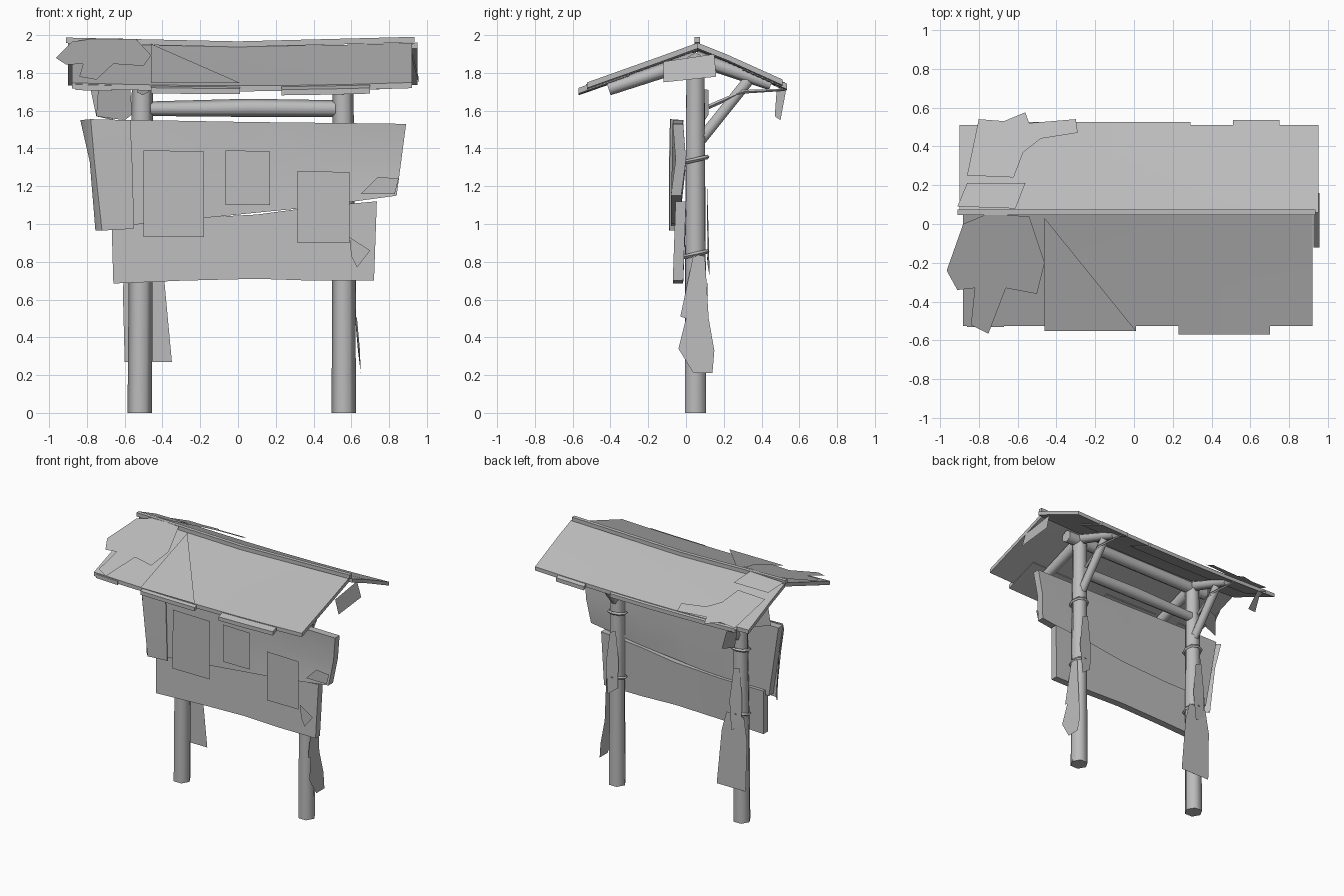
import bpy, bmesh, math
from mathutils import Vector

if "Cube" in bpy.data.objects:
    bpy.data.objects.remove(bpy.data.objects["Cube"])

mat = bpy.data.materials.new("weathered grey")
mat.diffuse_color = (0.5, 0.5, 0.5, 1)
mat.use_nodes = True
mat.node_tree.nodes["Principled BSDF"].inputs["Base Color"].default_value = mat.diffuse_color


def finish(name, bm, smooth=True, angle=40):
    bmesh.ops.recalc_face_normals(bm, faces=bm.faces)
    me = bpy.data.meshes.new(name)
    bm.to_mesh(me)
    bm.free()
    me.materials.append(mat)
    ob = bpy.data.objects.new(name, me)
    bpy.context.collection.objects.link(ob)
    if smooth:
        bpy.ops.object.select_all(action='DESELECT')
        ob.select_set(True)
        bpy.context.view_layer.objects.active = ob
        bpy.ops.object.shade_smooth_by_angle(angle=math.radians(angle))
    return ob


def log(name, pts, radii, sides=6, turn=0.0):
    """Round timber swept through a few points."""
    bm = bmesh.new()
    pts = [Vector(p) for p in pts]
    d = (pts[-1] - pts[0]).normalized()
    ref = Vector((0, 1, 0)) if abs(d.y) < 0.8 else Vector((1, 0, 0))
    u = d.cross(ref).normalized()
    w = d.cross(u)
    rings = []
    for p, r in zip(pts, radii):
        rings.append([bm.verts.new(p + r * (math.cos(a) * u + math.sin(a) * w))
                      for a in (turn + 2 * math.pi * i / sides for i in range(sides))])
    for a, b in zip(rings, rings[1:]):
        for i in range(sides):
            j = (i + 1) % sides
            bm.faces.new((a[i], a[j], b[j], b[i]))
    bm.faces.new(rings[0])
    bm.faces.new(rings[-1])
    return finish(name, bm, angle=65)


def sheet(name, pts):
    """Single flat piece from an outline."""
    bm = bmesh.new()
    bm.faces.new([bm.verts.new(p) for p in pts])
    return finish(name, bm, False)


def slab(name, rows, offset):
    """Closed slab: rows of points, copied by an offset for the other side."""
    bm = bmesh.new()
    off = Vector(offset)
    f = [[bm.verts.new(p) for p in r] for r in rows]
    b = [[bm.verts.new(Vector(p) + off) for p in r] for r in rows]
    n, m = len(rows), len(rows[0])
    for g in (f, b):
        for i in range(n - 1):
            for j in range(m - 1):
                bm.faces.new((g[i][j], g[i][j + 1], g[i + 1][j + 1], g[i + 1][j]))
    edge = [(0, j) for j in range(m)] + [(i, m - 1) for i in range(1, n)]
    edge += [(n - 1, j) for j in range(m - 2, -1, -1)] + [(i, 0) for i in range(n - 2, 0, -1)]
    for (i, j), (k, l) in zip(edge, edge[1:] + edge[:1]):
        bm.faces.new((f[i][j], f[k][l], b[k][l], b[i][j]))
    return finish(name, bm, angle=35)


def roof_z(y):
    if y < 0.06:
        return 1.958 - 0.355 * (0.06 - y)
    return 1.96 - 0.40 * (y - 0.06) if y < 0.22 else 1.896 - 0.45 * (y - 0.22)


def roof(name, x0, x1, ys, lift=0.0, steps=6, thick=0.03):
    rows = []
    for y in ys:
        row = []
        for i in range(steps + 1):
            x = x0 + (x1 - x0) * i / steps
            row.append((x, y, roof_z(y) + lift - 0.018 * (1 - (x / 0.95) ** 2)))
        rows.append(row)
    return slab(name, rows, (0, 0, -thick))


# Posts
log("left_post", [(-0.52, 0.05, 0), (-0.515, 0.05, 0.8), (-0.505, 0.05, 1.84)], [0.065, 0.063, 0.055])
log("right_post", [(0.56, 0.05, 0), (0.56, 0.05, 0.9), (0.555, 0.05, 1.84)], [0.065, 0.06, 0.055])

# Frame under the roof: ridge beam, cross bar, rafters and braces
log("ridge_beam", [(-0.62, 0.05, 1.86), (0.68, 0.05, 1.86)], [0.048, 0.048])
log("cross_bar", [(-0.5, 0.06, 1.61), (0.05, 0.06, 1.615), (0.55, 0.06, 1.61)], [0.038, 0.048, 0.045])
for side, x in (("left", -0.505), ("right", 0.555)):
    log(side + "_front_rafter", [(x, -0.41, 1.715), (x, 0.05, 1.87)], [0.035, 0.042])
    log(side + "_back_rafter", [(x, 0.05, 1.88), (x, 0.45, 1.74)], [0.04, 0.033])
    log(side + "_brace", [(x, 0.05, 1.41), (x, 0.33, 1.76)], [0.034, 0.034])
    log(side + "_purlin_tie", [(x, 0.12, 1.62), (x + 0.03, 0.3, 1.70), (x, 0.52, 1.71)], [0.012, 0.01, 0.006], 4)

# Roof slopes with stepped eaves and ridge strip
roof("front_roof", -0.88, 0.92, (0.06, -0.13, -0.33, -0.525))
roof("back_roof", -0.90, 0.95, (0.06, 0.22, 0.37, 0.51))
for k, (x0, x1, y) in enumerate(((-0.46, 0.01, -0.55), (0.23, 0.70, -0.57), (-0.86, -0.67, -0.53))):
    roof("front_eave_board_%d" % k, x0, x1, (-0.3, y), -0.006, 2)
for k, (x0, x1, y) in enumerate(((-0.8, 0.29, 0.525), (0.51, 0.75, 0.535))):
    roof("back_eave_board_%d" % k, x0, x1, (0.3, y), -0.005, 3)
log("ridge_strip", [(-0.91, 0.06, 1.972), (0, 0.06, 1.952), (0.935, 0.06, 1.976)], [0.021] * 3, 4, math.pi / 4)


def on_roof(name, outline, lift):
    sheet(name, [(x, y, roof_z(y) + lift) for x, y in outline])


# Loose coverings lying on the roof
on_roof("front_moss", [(-0.88, 0.0), (-0.965, -0.24), (-0.91, -0.34), (-0.82, -0.33), (-0.84, -0.52),
                       (-0.75, -0.565), (-0.66, -0.33), (-0.5, -0.36), (-0.46, -0.2), (-0.54, 0.04),
                       (-0.76, 0.05)], 0.028)
on_roof("front_patch", [(-0.46, 0.03), (0.01, -0.55), (-0.46, -0.55)], 0.006)
on_roof("ridge_moss", [(-0.91, 0.09), (-0.86, 0.21), (-0.56, 0.21), (-0.61, 0.08)], 0.03)
on_roof("back_moss", [(-0.86, 0.25), (-0.8, 0.54), (-0.67, 0.53), (-0.56, 0.575), (-0.54, 0.52),
                      (-0.3, 0.54), (-0.29, 0.47), (-0.48, 0.44), (-0.57, 0.37), (-0.62, 0.24)], 0.012)
sheet("hanging_moss", [(-0.8, 0.53, 1.74), (-0.72, 0.53, 1.71), (-0.66, 0.50, 1.55), (-0.75, 0.47, 1.57), (-0.78, 0.48, 1.71)])
sheet("corner_moss", [(-0.74, 0.04, 1.72), (-0.57, 0.12, 1.71), (-0.56, 0.12, 1.58), (-0.6, 0.1, 1.55),
                      (-0.75, 0.02, 1.57)])
sheet("right_hanging_strip", [(0.925, -0.12, 1.86), (0.925, 0.15, 1.9), (0.955, 0.16, 1.78), (0.955, -0.12, 1.75)])


def board(name, top, bottom, y_top, y_bot, bulge):
    """Warped plank from matching top and bottom edge points."""
    rows = []
    for v in (0, 0.5, 1):
        row = []
        for (a, b), (c, d) in zip(top, bottom):
            y = y_top + (y_bot - y_top) * v + bulge * math.sin(v * math.pi) * (a > 0.3)
            row.append((a + (c - a) * v, y, b + (d - b) * v))
        rows.append(row)
    return slab(name, rows, (0, 0.055, 0))


# Two warped notice planks
board("upper_board",
      [(-0.79, 1.55), (-0.5, 1.55), (0.05, 1.54), (0.5, 1.535), (0.89, 1.53)],
      [(-0.70, 0.99), (-0.5, 1.0), (0.0, 1.05), (0.4, 1.09), (0.84, 1.15)], -0.07, -0.08, 0.02)
board("lower_board",
      [(-0.67, 1.03), (-0.3, 1.03), (0.1, 1.05), (0.4, 1.09), (0.735, 1.12)],
      [(-0.66, 0.685), (-0.3, 0.70), (0.1, 0.71), (0.4, 0.70), (0.72, 0.70)], -0.055, -0.07, 0)
sheet("board_chip", [(0.59, -0.076, 0.93), (0.70, -0.076, 0.86), (0.63, -0.076, 0.77), (0.60, -0.076, 0.83)])
sheet("board_moss", [(0.65, -0.088, 1.16), (0.74, -0.088, 1.25), (0.85, -0.088, 1.24), (0.83, -0.088, 1.16)])

# Cloth draped over the left end of the upper plank
slab("left_drape", [[(-0.835, -0.02, 1.55), (-0.78, -0.085, 1.555), (-0.57, -0.085, 1.55)],
                    [(-0.785, -0.03, 1.33), (-0.76, -0.09, 1.33), (-0.56, -0.09, 1.33)],
                    [(-0.755, -0.05, 0.965), (-0.72, -0.09, 0.965), (-0.55, -0.09, 0.975)]], (0, 0.006, 0))

# Pinned notices
for k, (x0, x1, z0, z1) in enumerate(((-0.50, -0.18, 0.93, 1.39), (-0.065, 0.17, 1.10, 1.39),
                                      (0.315, 0.59, 0.90, 1.28))):
    sheet("notice_%d" % k, [(x0, -0.092, z1), (x1, -0.092, z1 - 0.005), (x1, -0.094, z0), (x0, -0.094, z0)])

# Bark and cloth peeling from the posts
sheet("left_post_cloth", [(-0.60, 0.12, 0.27), (-0.35, 0.12, 0.27), (-0.39, 0.115, 0.70), (-0.43, 0.112, 0.85),
                          (-0.58, 0.112, 0.84), (-0.61, 0.115, 0.66)])
sheet("right_post_bark", [(0.625, 0.04, 0.84), (0.62, 0.1, 0.83), (0.62, 0.12, 0.5), (0.635, 0.15, 0.33),
                          (0.65, 0.14, 0.21), (0.65, 0.04, 0.21), (0.645, -0.04, 0.34), (0.63, 0.0, 0.5),
                          (0.625, -0.03, 0.51)])
for x in (-0.51, 0.56):
    sheet("back_bark", [(x - 0.05, 0.115, 0.78), (x + 0.03, 0.125, 0.72), (x + 0.05, 0.12, 0.95),
                        (x + 0.02, 0.112, 1.2), (x - 0.03, 0.112, 1.22), (x - 0.055, 0.112, 1.0)])

# Rope bindings around the posts
for x in (-0.51, 0.56):
    for z in (0.84, 1.34):
        bm = bmesh.new()
        rings = []
        for i in range(8):
            a = 2 * math.pi * i / 8
            c, s = math.cos(a), math.sin(a)
            rings.append([bm.verts.new((x + c * (0.064 + dr), 0.05 + s * (0.064 + dr), z + 0.015 * s + dz))
                          for dr, dz in ((0.01, 0), (0, 0.012), (-0.01, 0), (0, -0.012))])
        for a, b in zip(rings, rings[1:] + rings[:1]):
            for j in range(4):
                bm.faces.new((a[j], a[(j + 1) % 4], b[(j + 1) % 4], b[j]))
        finish("rope_binding", bm)
